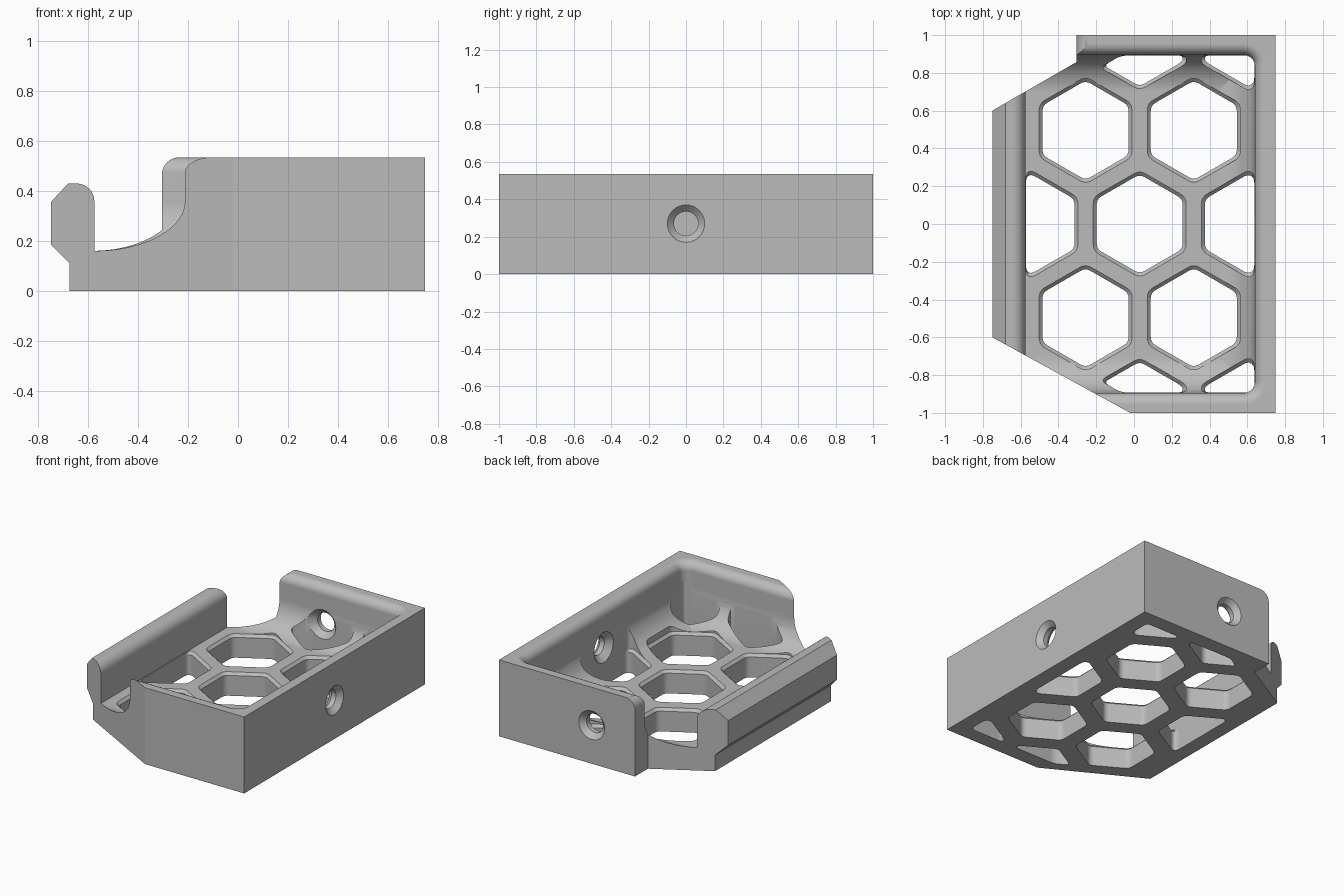
import bpy, bmesh
from math import cos, sin, pi, radians
from mathutils import Vector

cube = bpy.data.objects.get("Cube")
if cube:
    bpy.data.objects.remove(cube, do_unlink=True)

# Main dimensions
HALF_X, HEIGHT, FLOOR = 0.748, 0.535, 0.16
WALL_X, WALL_Y, LIP_X = 0.64, 0.895, -0.575
HOLE_Z, HEX_X, HEX_ROW = 0.27, 0.03, 0.496

grey = bpy.data.materials.new("plain grey")
grey.use_nodes = True
grey.diffuse_color = (0.5, 0.5, 0.5, 1)
grey.node_tree.nodes["Principled BSDF"].inputs["Base Color"].default_value = grey.diffuse_color


def loft(name, rings):
    """Closed solid through rings of equal point count."""
    bm = bmesh.new()
    loops = [[bm.verts.new(p) for p in ring] for ring in rings]
    for a, b in zip(loops, loops[1:]):
        for i in range(len(a)):
            j = (i + 1) % len(a)
            bm.faces.new((a[i], a[j], b[j], b[i]))
    bm.faces.new(loops[0][::-1])
    bm.faces.new(loops[-1])
    bmesh.ops.recalc_face_normals(bm, faces=bm.faces)
    mesh = bpy.data.meshes.new(name)
    bm.to_mesh(mesh)
    bm.free()
    obj = bpy.data.objects.new(name, mesh)
    mesh.materials.append(grey)
    bpy.context.collection.objects.link(obj)
    return obj


def combine(target, tool, operation):
    """Apply a boolean and discard the tool."""
    tool.hide_render = True
    mod = target.modifiers.new("cut", "BOOLEAN")
    mod.operation, mod.object, mod.solver = operation, tool, "EXACT"
    bpy.context.view_layer.objects.active = target
    bpy.ops.object.modifier_apply(modifier=mod.name)
    bpy.data.objects.remove(tool, do_unlink=True)


def arc(cx, cy, r, start, end, n=8):
    angles = [radians(start + (end - start) * i / n) for i in range(n + 1)]
    return [(cx + r * cos(a), cy + r * sin(a)) for a in angles]


def at_z(points, z):
    return [(p[0], p[1], z) for p in points]


def clip(poly, planes):
    """Trim a convex polygon to the side n.p <= c of each plane."""
    for n, c in planes:
        out = []
        for p, q in zip(poly, poly[1:] + poly[:1]):
            dp, dq = n.dot(p) - c, n.dot(q) - c
            if dp <= 0:
                out.append(p)
            if dp * dq < 0:
                out.append(p.lerp(q, dp / (dp - dq)))
        poly = out
    return poly


def shrink(poly, planes, d):
    """Move every edge inward by d, except those lying on a plane."""
    lines = []
    for p, q in zip(poly, poly[1:] + poly[:1]):
        e = (q - p).normalized()
        n = Vector((e.y, -e.x))
        fixed = any(abs(m.dot((p + q) / 2) - c) < 1e-4 for m, c in planes)
        lines.append((n, n.dot(p) - (0 if fixed else d)))
    out = []
    for (a, ca), (b, cb) in zip(lines[-1:] + lines[:-1], lines):
        det = a.x * b.y - a.y * b.x
        out.append(Vector(((ca * b.y - cb * a.y) / det, (a.x * cb - b.x * ca) / det)))
    return out


def soften(poly, size, n=4):
    """Round the corners of a polygon."""
    out = []
    for i, p in enumerate(poly):
        ends = []
        for q in (poly[i - 1], poly[(i + 1) % len(poly)]):
            edge = q - p
            ends.append(p + edge.normalized() * min(size, edge.length * 0.4))
        for k in range(n + 1):
            t = k / n
            out.append(ends[0] * (1 - t) ** 2 + p * 2 * t * (1 - t) + ends[1] * t * t)
    return out


# Body: side profile with the hooked lip, trimmed to the footprint
profile = [(-0.675, 0), (1, 0), (1, HEIGHT)]
profile += arc(-0.235, HEIGHT - 0.07, 0.07, 90, 180)
profile += [(-0.305, 0.3), (LIP_X, 0.3)]
profile += arc(LIP_X - 0.07, 0.36, 0.07, 0, 90)
profile += [(-0.68, 0.43), (-HALF_X, 0.357), (-HALF_X, 0.185), (-0.675, 0.112)]
body = loft("tray_body", [[(x, y, z) for x, z in profile] for y in (-1.2, 1.2)])
footprint = [(HALF_X, -1), (HALF_X, 1), (-0.305, 1), (-0.305, 0.857),
             (-0.75, 0.6), (-0.75, -0.6), (-0.02, -1)]
combine(body, loft("footprint", [at_z(footprint, z) for z in (-0.2, 0.8)]), "INTERSECT")


# Cavity: filleted floor, upright walls, rounded inner rim
def cavity_ring(inset, z):
    x, y, r = WALL_X - inset, WALL_Y - inset, max(0.06 - inset, 0.006)
    ring = [(LIP_X, -y)] + arc(x - r, r - y, r, -90, 0) + arc(x - r, y - r, r, 0, 90)
    return at_z(ring + [(LIP_X, y)], z)


rings = [cavity_ring(0.2 * (1 - sin(a)), FLOOR + 0.2 * (1 - cos(a)))
         for a in [pi / 2 * i / 12 for i in range(13)]]
rings += [cavity_ring(-0.06 * (1 - cos(a)), HEIGHT - 0.06 + 0.06 * sin(a))
          for a in [pi / 2 * i / 8 for i in range(9)]]
rings.append(cavity_ring(-0.06, 0.7))
combine(body, loft("cavity", rings), "DIFFERENCE")

# Honeycomb floor: chamfered hexagons trimmed inside the walls
window = [(Vector((1, 0)), WALL_X - 0.003), (Vector((-1, 0)), -LIP_X - 0.003)]
for side in (-1, 1):
    slant = Vector((-0.5, side * 0.866))
    window.append((Vector((0, side)), WALL_Y - 0.003))
    window.append((slant, slant.dot(Vector((-0.75, side * 0.6))) - 0.088))

for row in range(-2, 3):
    for col in range(-1, 2):
        x = HEX_X + 0.573 * (col + (0.5 if row % 2 else 0))
        centre = Vector((x, row * HEX_ROW))
        hexagon = [centre + 0.284 * Vector((cos(a), sin(a)))
                   for a in [pi / 6 + pi / 3 * k for k in range(6)]]
        poly = clip(hexagon, window)
        if len(poly) < 3 or max(p.x for p in poly) - min(p.x for p in poly) < 0.1:
            continue
        wide = soften(poly, 0.035)
        narrow = soften(shrink(poly, window, 0.018), 0.03)
        layers = [at_z(narrow, -0.1), at_z(narrow, FLOOR - 0.018),
                  at_z(wide, FLOOR), at_z(wide, 0.4)]
        combine(body, loft("hex_cutter", layers), "DIFFERENCE")

# Screw holes countersunk on both faces of the right and back walls
steps = [(-0.02, 0.12), (0.035, 0.065), (0.07, 0.065), (0.125, 0.12)]
circles = [(t, arc(0, 0, r, 0, 348.75, 31)) for t, r in steps]
side_hole = [[(HALF_X - t, u, HOLE_Z + v) for u, v in c] for t, c in circles]
back_hole = [[(HEX_X + u, 1 - t, HOLE_Z + v) for u, v in c] for t, c in circles]
for hole in (side_hole, back_hole):
    combine(body, loft("screw_hole", hole), "DIFFERENCE")

# Smooth fillets with crisp edges
body.select_set(True)
bpy.context.view_layer.objects.active = body
bpy.ops.object.shade_smooth_by_angle(angle=radians(28))
body.modifiers.new("even_shading", "WEIGHTED_NORMAL").keep_sharp = True
